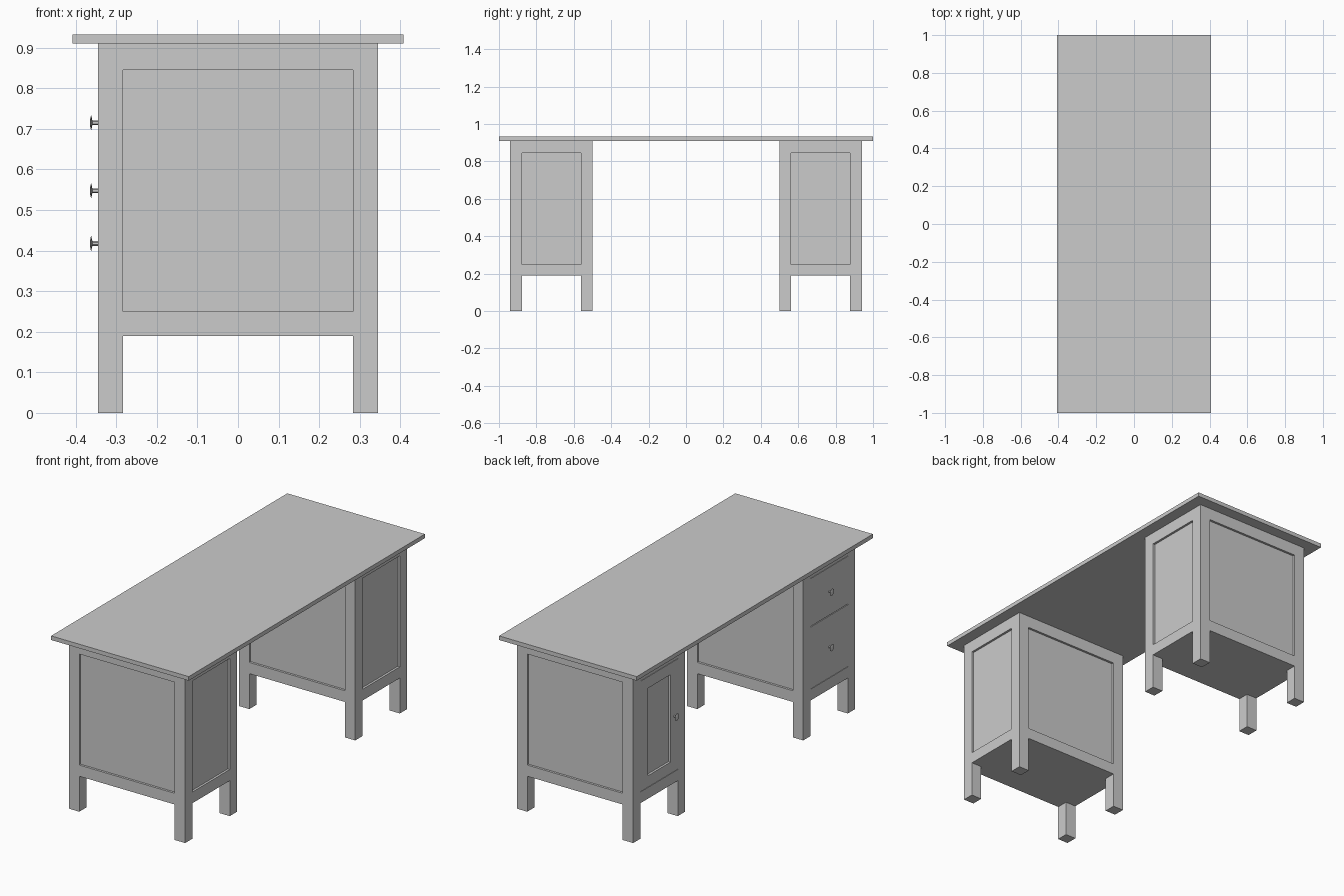
import bpy, bmesh, math
from mathutils import Matrix

if "Cube" in bpy.data.objects:
    bpy.data.objects.remove(bpy.data.objects["Cube"], do_unlink=True)

# Single painted finish
grey = bpy.data.materials.new("light_grey")
grey.use_nodes = True
colour = (0.6, 0.6, 0.6, 1)
grey.diffuse_color = colour
grey.node_tree.nodes["Principled BSDF"].inputs["Base Color"].default_value = colour

# Pedestal dimensions
HX = 0.345                 # half depth in x
Y_IN, Y_OUT = 0.50, 0.94   # inner and outer faces
POST = 0.062               # post thickness
RECESS = 0.012             # panel recess
Z_BASE, Z_LOW, Z_HIGH, Z_TOP = 0.19, 0.25, 0.845, 0.91
GAP = 0.004                # shadow gap around fronts


def finish(name, bm):
    bmesh.ops.recalc_face_normals(bm, faces=bm.faces)
    mesh = bpy.data.meshes.new(name)
    bm.to_mesh(mesh)
    bm.free()
    mesh.materials.append(grey)
    obj = bpy.data.objects.new(name, mesh)
    bpy.context.collection.objects.link(obj)
    return obj


def box(name, x, y, z):
    """Box from (min, max) pairs on each axis."""
    bm = bmesh.new()
    size = [b - a for a, b in (x, y, z)]
    mid = [(a + b) / 2 for a, b in (x, y, z)]
    bmesh.ops.create_cube(bm, size=1, matrix=Matrix.Translation(mid) @ Matrix.Diagonal((*size, 1)))
    return finish(name, bm)


def knob(name, y, z):
    """Six-sided knob: a stem with a thin flared head, pointing to -x."""
    profile = [(0.0, 0.0), (0.006, 0.0), (0.006, 0.014), (0.02, 0.017), (0.006, 0.02), (0.0, 0.02)]
    bm = bmesh.new()
    pts = [bm.verts.new((-HX - d, y, z + r)) for r, d in profile]
    edges = [bm.edges.new(pair) for pair in zip(pts, pts[1:])]
    bmesh.ops.spin(bm, geom=pts + edges, cent=(-HX, y, z), axis=(1, 0, 0),
                   angle=math.tau, steps=6)
    bmesh.ops.remove_doubles(bm, verts=bm.verts, dist=0.0005)
    return finish(name, bm)


def pedestal(side, label):
    """Framed cabinet carcass on four legs; side is the sign of y."""
    def span(a, b):
        return tuple(sorted((side * a, side * b)))

    # Recessed panels are the faces of the core
    box(label + "_panels", (-HX + RECESS, HX - RECESS),
        span(Y_IN + RECESS, Y_OUT - RECESS), (Z_BASE, Z_TOP))
    # Corner posts run down into the legs
    for x in ((-HX, -HX + POST), (HX - POST, HX)):
        for y in (span(Y_IN, Y_IN + POST), span(Y_OUT - POST, Y_OUT)):
            box(label + "_post", x, y, (0, Z_TOP))
    # Top and bottom rails on all four sides
    for z in ((Z_BASE, Z_LOW), (Z_HIGH, Z_TOP)):
        for x in ((-HX, -HX + RECESS), (HX - RECESS, HX)):
            box(label + "_rail", x, span(Y_IN + POST, Y_OUT - POST), z)
        for y in (span(Y_IN, Y_IN + RECESS), span(Y_OUT - RECESS, Y_OUT)):
            box(label + "_rail", (-HX + POST, HX - POST), y, z)


# Table top
box("table_top", (-0.408, 0.408), (-1, 1), (Z_TOP, 0.932))

pedestal(-1, "drawer_cabinet")
pedestal(1, "door_cabinet")

FACE_X = (-HX, -HX + RECESS)
Y_A, Y_B = Y_IN + POST, Y_OUT - POST

# Two flush drawers with centred knobs
for name, low, high in (("upper_drawer", 0.585, Z_HIGH), ("lower_drawer", Z_LOW, 0.585)):
    box(name, FACE_X, (-Y_B, -Y_A), (low + GAP / 2, high - GAP / 2))
    knob(name + "_knob", -(Y_A + Y_B) / 2, (low + high) / 2)

# Framed door with a recessed panel
STILE = 0.063
for y in ((Y_A, Y_A + STILE), (Y_B - STILE, Y_B)):
    box("door_stile", FACE_X, y, (Z_LOW + GAP / 2, Z_HIGH - GAP / 2))
for z in ((Z_LOW + GAP / 2, Z_LOW + STILE), (Z_HIGH - STILE, Z_HIGH - GAP / 2)):
    box("door_rail", FACE_X, (Y_A + STILE, Y_B - STILE), z)
knob("door_knob", Y_A + STILE / 2, (Z_LOW + Z_HIGH) / 2)
